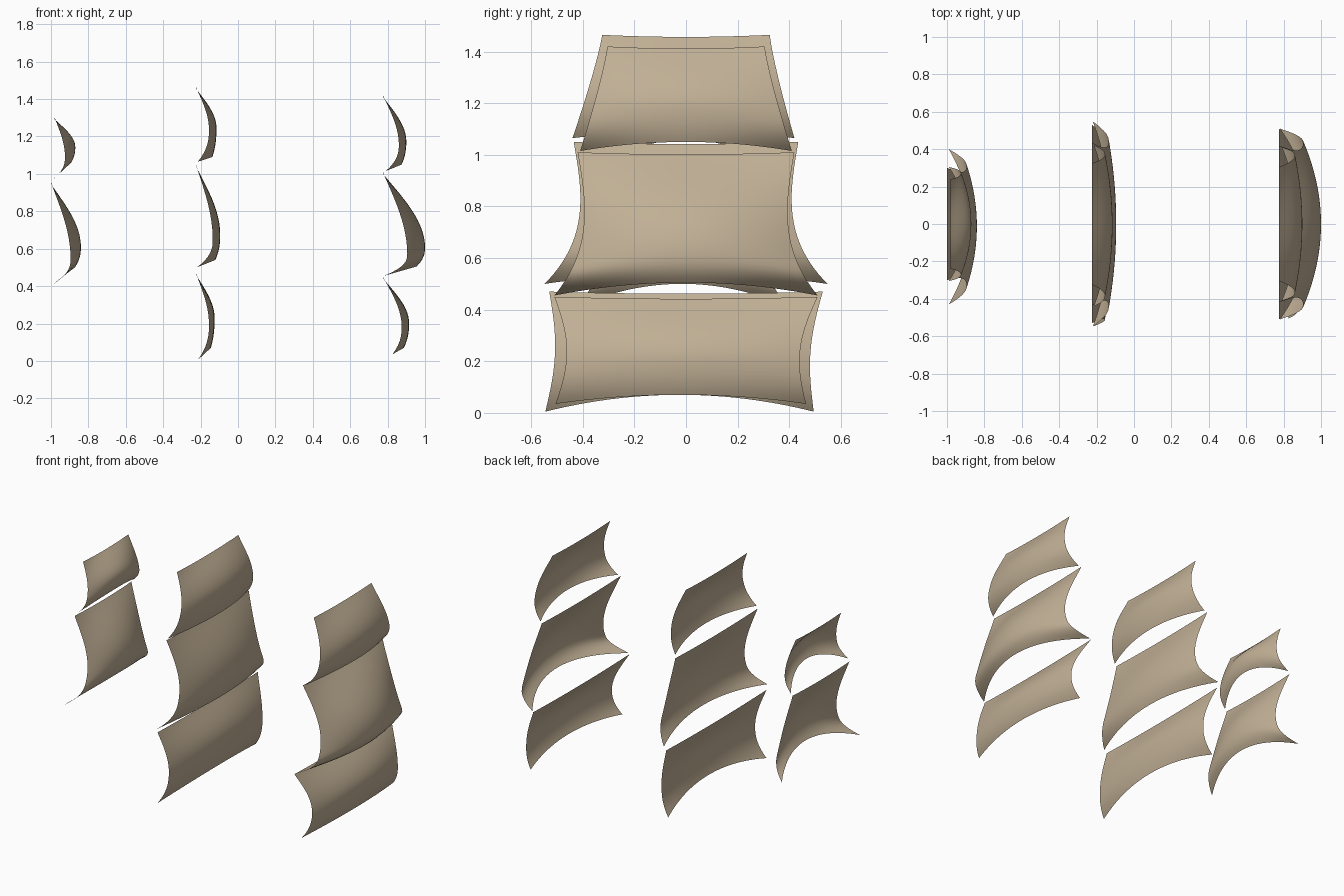
import bpy, math

if "Cube" in bpy.data.objects:
    bpy.data.objects.remove(bpy.data.objects["Cube"])

canvas = bpy.data.materials.new("tan canvas")
canvas.diffuse_color = (0.53, 0.43, 0.30, 1)
canvas.use_nodes = True
canvas.node_tree.nodes["Principled BSDF"].inputs["Base Color"].default_value = canvas.diffuse_color

NU, NV = 32, 28


def belly(t, peak, end):
    """Bulge along the drop of a sail: 0 at the yard, 1 at peak, end at the foot."""
    if t < peak:
        return math.sin(math.pi / 2 * t / peak) ** 1.05
    return 1 - (1 - end) * ((t - peak) / (1 - peak)) ** 2.3


def sail(name, x_top, x_corner, x_mid, x_edge, peak, z_top, z_corner, z_foot,
         w_top, w_foot, flare, waist, shift=0.0):
    """Billowing square sail: centre and edge profiles blended across the width."""
    verts, faces = [], []
    edge_end = (x_corner - x_top) / (x_edge - x_top)
    for j in range(NV + 1):
        t = j / NV
        xc = x_top + (x_mid - x_top) * belly(t, peak, 0.8)
        xe = x_top + (x_edge - x_top) * belly(t, peak, edge_end)
        zc = z_top - 0.008 * (1 - t) + (z_foot - z_top) * t
        ze = z_top + (z_corner - z_top) * t
        w = w_top + (w_foot - w_top) * t ** flare - waist * math.sin(math.pi * t)
        for i in range(NU + 1):
            u = 2 * i / NU - 1
            k = u * u
            verts.append((xc + (xe - xc) * k, u * w + shift * t, zc + (ze - zc) * k))
    row = NU + 1
    for j in range(NV):
        for i in range(NU):
            a = j * row + i
            faces.append((a, a + row, a + row + 1, a + 1))
    mesh = bpy.data.meshes.new(name)
    mesh.from_pydata(verts, [], faces)
    mesh.materials.append(canvas)
    mesh.shade_smooth()
    bpy.context.collection.objects.link(bpy.data.objects.new(name, mesh))


# aft mast (two sails)
sail("aft_upper_sail", -0.98, -0.99, -0.87, -0.925, 0.64, 1.30, 0.97, 1.06, 0.24, 0.305, 1.2, 0.005)
sail("aft_lower_sail", -1.00, -0.99, -0.84, -0.895, 0.76, 0.955, 0.41, 0.50, 0.30, 0.415, 4, 0.02, -0.015)

# main mast (three sails)
sail("main_upper_sail", -0.225, -0.215, -0.115, -0.155, 0.58, 1.465, 1.065, 1.09, 0.325, 0.43, 1.2, 0.0, -0.01)
sail("main_middle_sail", -0.225, -0.22, -0.095, -0.135, 0.74, 1.05, 0.50, 0.54, 0.435, 0.548, 4, 0.03)
sail("main_lower_sail", -0.225, -0.215, -0.125, -0.155, 0.6, 0.47, 0.005, 0.07, 0.53, 0.52, 1, 0.03, -0.025)

# fore mast (three sails)
sail("fore_upper_sail", 0.775, 0.79, 0.90, 0.86, 0.66, 1.42, 1.015, 1.05, 0.305, 0.41, 1.2, 0.0)
sail("fore_middle_sail", 0.775, 0.78, 1.00, 0.905, 0.80, 1.01, 0.455, 0.505, 0.42, 0.51, 4, 0.03)
sail("fore_lower_sail", 0.775, 0.825, 0.915, 0.875, 0.65, 0.45, 0.035, 0.07, 0.51, 0.485, 1, 0.045, -0.02)
